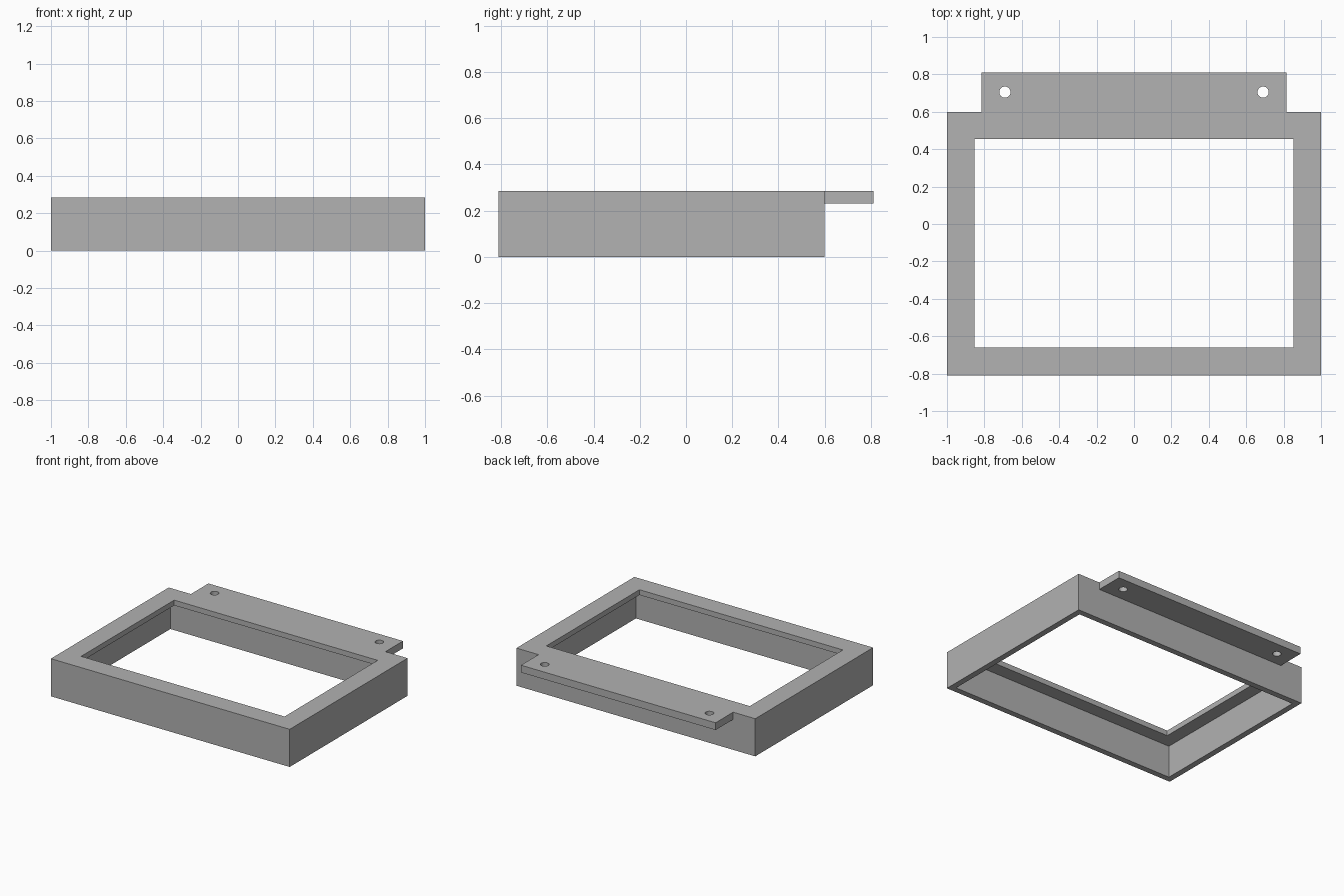
import bpy

default = bpy.data.objects.get("Cube")
if default:
    bpy.data.objects.remove(default, do_unlink=True)

HEIGHT = 0.285
FRONT, BACK, REAR = -0.81, 0.60, 0.81   # frame front, frame back, tab edge
WALL, RIM, LIP = 0.045, 0.148, 0.04     # wall thickness, rim width, lip depth

grey = bpy.data.materials.new("plain_grey")
grey.use_nodes = True
grey.diffuse_color = (0.445, 0.445, 0.445, 1)
grey.node_tree.nodes["Principled BSDF"].inputs["Base Color"].default_value = grey.diffuse_color


def box(name, half_width, y0, y1, z0, z1):
    """Box centred on x, given by its half width and y, z limits."""
    bpy.ops.mesh.primitive_cube_add(size=1, location=(0, (y0 + y1) / 2, (z0 + z1) / 2))
    ob = bpy.context.object
    ob.name = name
    ob.scale = (2 * half_width, y1 - y0, z1 - z0)
    bpy.ops.object.transform_apply(location=True, rotation=False, scale=True)
    ob.data.materials.append(grey)
    return ob


def combine(target, tool, operation):
    """Apply a boolean and discard the tool object."""
    mod = target.modifiers.new(operation.lower(), 'BOOLEAN')
    mod.operation = operation
    mod.solver = 'EXACT'
    mod.object = tool
    bpy.context.view_layer.objects.active = target
    bpy.ops.object.modifier_apply(modifier=mod.name)
    bpy.data.objects.remove(tool, do_unlink=True)


# Outer block of the frame with the rear mounting tab
frame = box("bezel_frame", 1, FRONT, BACK, 0, HEIGHT)
tab = box("mounting_tab", 0.815, BACK - WALL / 2, REAR, 0.23, HEIGHT)
combine(frame, tab, 'UNION')

# Hollow underside, leaving thin walls and a top lip
cavity = box("cavity_cutter", 1 - WALL, FRONT + WALL, BACK - WALL, -0.1, HEIGHT - LIP)
combine(frame, cavity, 'DIFFERENCE')

# Window opening through the lip
window = box("window_cutter", 1 - RIM, FRONT + RIM + 0.002, BACK - RIM + 0.002, 0.1, HEIGHT + 0.1)
combine(frame, window, 'DIFFERENCE')

# Screw holes in the tab
for side in (-1, 1):
    bpy.ops.mesh.primitive_cylinder_add(vertices=32, radius=0.03, depth=0.4,
                                        location=(side * 0.69, 0.705, HEIGHT))
    hole = bpy.context.object
    hole.name = "screw_hole_cutter"
    hole.data.materials.append(grey)
    combine(frame, hole, 'DIFFERENCE')
